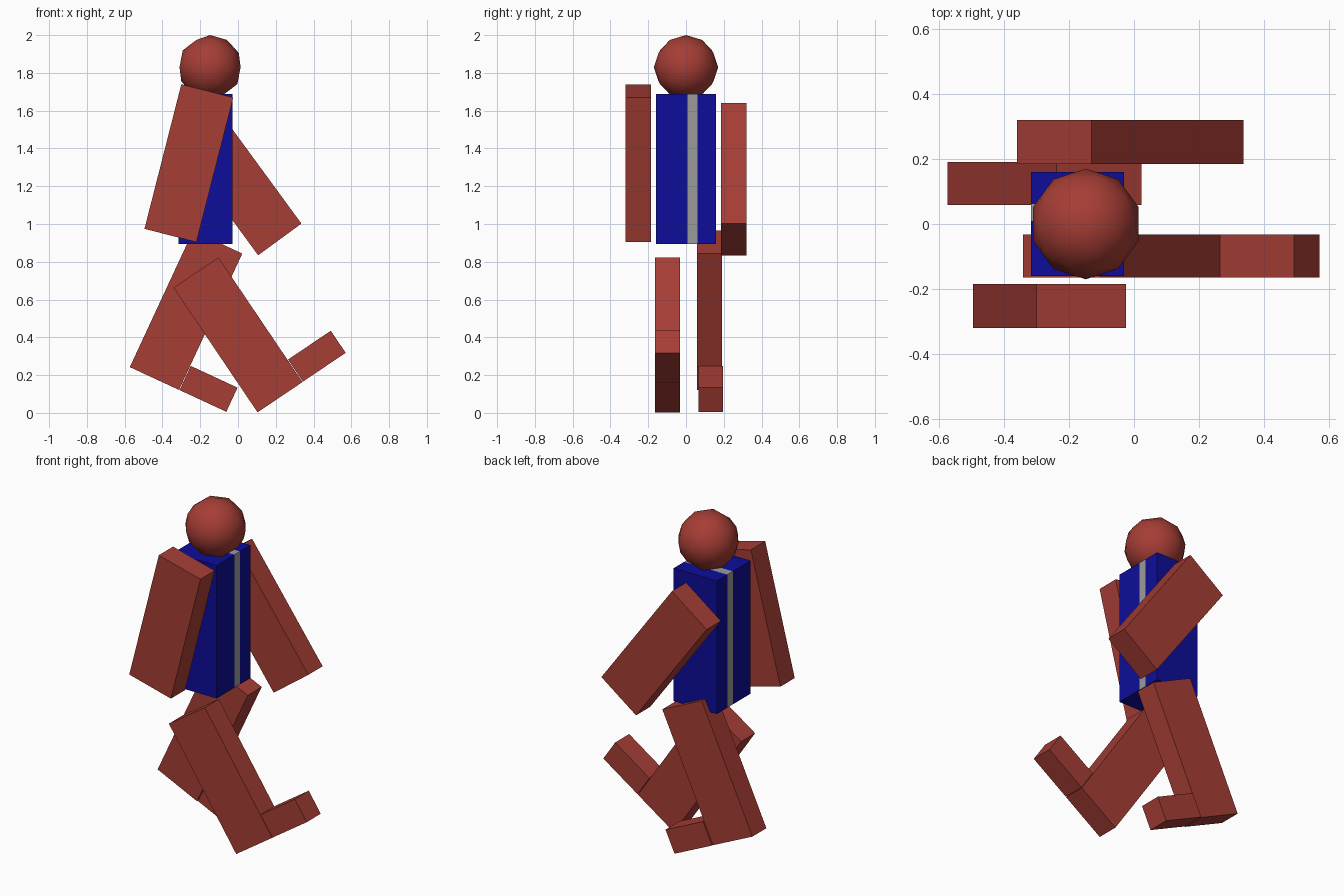
import bpy, bmesh
from math import radians
from mathutils import Matrix, Vector

if "Cube" in bpy.data.objects:
    bpy.data.objects.remove(bpy.data.objects["Cube"])


def material(name, rgb):
    m = bpy.data.materials.new(name)
    m.diffuse_color = (*rgb, 1)
    m.use_nodes = True
    m.node_tree.nodes["Principled BSDF"].inputs["Base Color"].default_value = m.diffuse_color
    return m


CLAY = material("clay_red", (0.38, 0.047, 0.036))
BLUE = material("vest_blue", (0.004, 0.004, 0.32))
GREY = material("stripe_grey", (0.33, 0.33, 0.33))


def finish(name, bm, *mats):
    me = bpy.data.meshes.new(name)
    bm.to_mesh(me)
    bm.free()
    for m in mats:
        me.materials.append(m)
    ob = bpy.data.objects.new(name, me)
    bpy.context.collection.objects.link(ob)
    return ob


def box_bm(size):
    bm = bmesh.new()
    bmesh.ops.create_cube(bm, size=1, matrix=Matrix.Diagonal((*size, 1)))
    return bm


def limb_box(name, size, centre, swing, offset=(0, 0, 0)):
    """Box swung about y around a limb centre; offset is in the limb's own axes."""
    ob = finish(name, box_bm(size), CLAY)
    rot = Matrix.Rotation(radians(swing), 4, 'Y')
    ob.location = Vector(centre) + rot @ Vector(offset)
    ob.rotation_euler = (0, radians(swing), 0)
    return ob


# Torso: one box cut into bands, the middle band forms the grey stripe
torso_centre = Vector((-0.173, 0, 1.292))
bm = box_bm((0.286, 0.318, 0.795))
for y in (0.009, 0.061):
    bmesh.ops.bisect_plane(bm, geom=bm.verts[:] + bm.edges[:] + bm.faces[:],
                           plane_co=(0, y, 0), plane_no=(0, 1, 0))
for f in bm.faces:
    f.material_index = int(0.01 < f.calc_center_median().y < 0.06)
torso = finish("torso", bm, BLUE, GREY)
torso.location = torso_centre

# Head: low-poly smooth ball
bm = bmesh.new()
bmesh.ops.create_icosphere(bm, subdivisions=2, radius=0.17)
for f in bm.faces:
    f.smooth = True
head = finish("head", bm, CLAY)
head.location = (-0.148, 0, 1.83)

# Arms
LIMB = (0.284, 0.135, 0.79)
limb_box("right_arm", LIMB, (-0.26, -0.252, 1.322), 14.3)
limb_box("left_arm", LIMB, (-0.012, 0.252, 1.237), -36.2)

# Legs with a foot on the lower front of each
for side, centre, swing, foot_dy in (("right", (0, -0.099, 0.413), -34, 0),
                                     ("left", (-0.275, 0.125, 0.543), 24.9, 0.006)):
    limb_box(side + "_leg", (0.287, 0.132, 0.796), centre, swing)
    limb_box(side + "_foot", (0.273, 0.132, 0.141), centre, swing,
             (0.283, foot_dy, -0.327))
